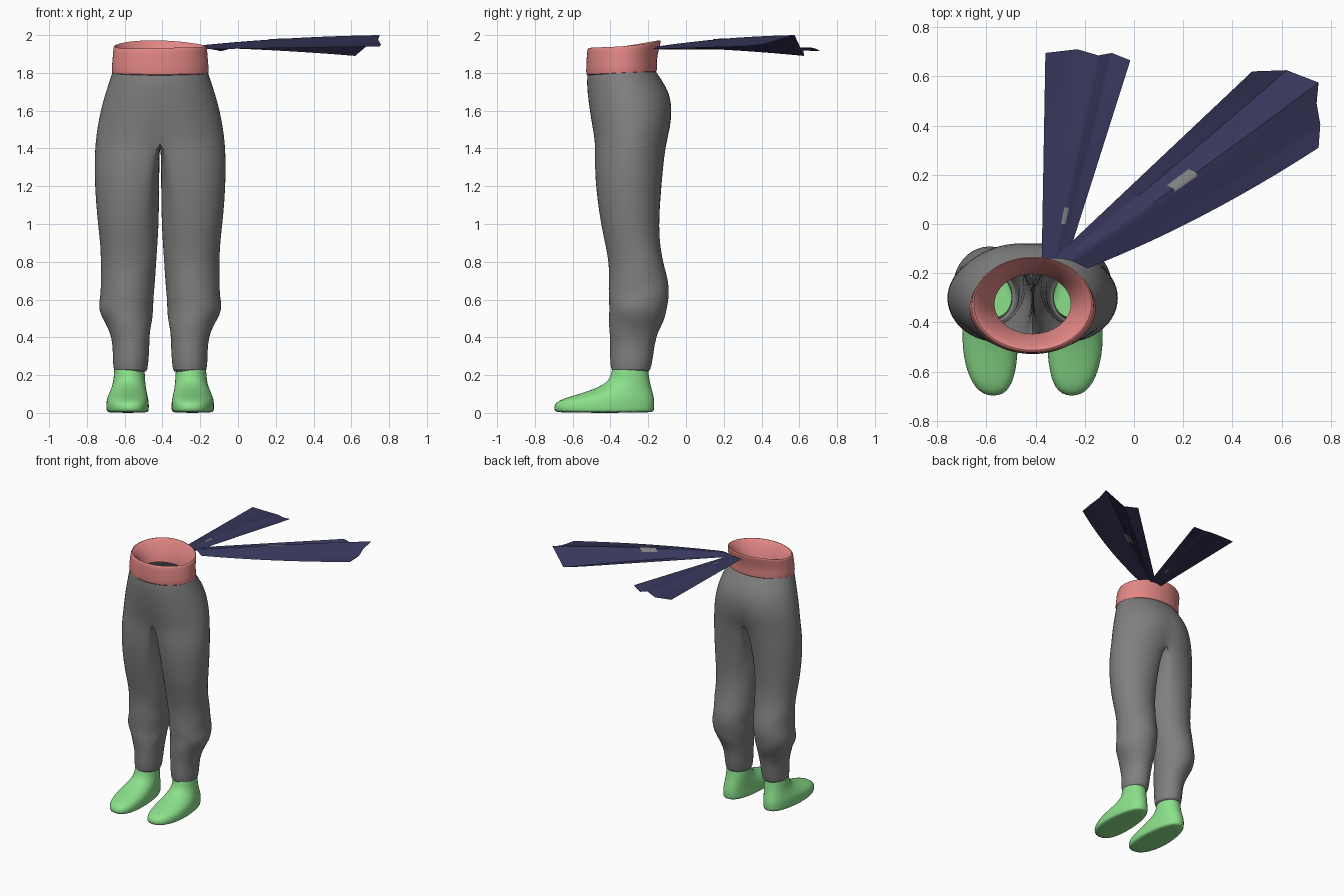
import bpy, bmesh, math
from mathutils import Vector

if "Cube" in bpy.data.objects:
    bpy.data.objects.remove(bpy.data.objects["Cube"])

CX = -0.412  # body centre line


def material(name, rgb):
    m = bpy.data.materials.new(name)
    m.diffuse_color = (*rgb, 1)
    m.use_nodes = True
    m.node_tree.nodes["Principled BSDF"].inputs["Base Color"].default_value = m.diffuse_color
    return m


GREY = material("grey_cloth", (0.215, 0.215, 0.215))
PINK = material("pink_band", (0.75, 0.24, 0.23))
GREEN = material("green_sock", (0.26, 0.75, 0.26))
NAVY = material("navy_ribbon", (0.038, 0.038, 0.107))


def finish(name, bm, mat, subdiv=0, angle=50, recalc=True):
    if recalc:
        bmesh.ops.recalc_face_normals(bm, faces=bm.faces)
    me = bpy.data.meshes.new(name)
    bm.to_mesh(me)
    bm.free()
    me.materials.append(mat)
    ob = bpy.data.objects.new(name, me)
    bpy.context.collection.objects.link(ob)
    if subdiv:
        mod = ob.modifiers.new("smooth", "SUBSURF")
        mod.levels = mod.render_levels = subdiv
    bpy.ops.object.select_all(action='DESELECT')
    ob.select_set(True)
    bpy.context.view_layer.objects.active = ob
    bpy.ops.object.shade_smooth_by_angle(angle=math.radians(angle))
    return ob


def bridge(bm, a, b):
    n = len(a)
    for i in range(n):
        bm.faces.new((a[i], a[(i + 1) % n], b[(i + 1) % n], b[i]))


# Trousers: hip rings split into two legs at the crotch
HIPS = [  # z, half width, front y, back y, centre pinch
    (1.81, .252, -.520, -.160, 0), (1.76, .268, -.528, -.125, .01),
    (1.69, .292, -.528, -.078, .03), (1.60, .317, -.522, -.062, .06),
    (1.51, .334, -.512, -.066, .10), (1.43, .344, -.505, -.080, .17)]
LEGS = [  # z, outer, inner, front y, back y
    (1.36, .348, .004, -.502, -.095), (1.25, .349, .004, -.495, -.112),
    (1.12, .342, .005, -.475, -.130), (.99, .330, .007, -.450, -.142),
    (.88, .316, .014, -.425, -.136), (.78, .317, .020, -.408, -.116),
    (.70, .314, .027, -.410, -.092), (.62, .318, .032, -.412, -.086),
    (.55, .332, .036, -.405, -.102), (.49, .296, .044, -.412, -.112),
    (.43, .272, .050, -.405, -.148), (.36, .252, .056, -.402, -.166),
    (.29, .252, .060, -.404, -.174), (.22, .248, .066, -.398, -.188),
    (.218, .232, .082, -.380, -.205)]


def build_trousers():
    bm = bmesh.new()
    prev = None
    for z, w, f, b, p in HIPS:
        ring = []
        for k in range(32):
            a = math.pi * k / 16
            pinch = 1 - p * (1 - abs(math.sin(a))) ** 3
            y = (f + b) / 2 - (b - f) / 2 * math.cos(a) * pinch
            ring.append(bm.verts.new((CX + w * math.sin(a), y, z)))
        if prev:
            bridge(bm, prev, ring)
        prev = ring
    # crotch strip from back to front, shared by both legs
    back, front = prev[16].co, prev[0].co
    strip = []
    for i in range(1, 8):
        co = back.lerp(front, i / 8)
        co.z -= .02 * math.sin(math.pi * i / 8)
        strip.append(bm.verts.new(co))
    for s in (1, -1):
        top = [prev[(s * k) % 32] for k in range(17)] + strip
        for z, o, d, f, b in LEGS:
            blend = min(1, max(0, (1.43 - z) / .45)) ** .8
            ring = []
            for k in range(24):
                # D section under the hips turning into an oval
                if k <= 16:
                    t = math.pi * k / 16
                    dx, dy = d + (o - d) * math.sin(t), -math.cos(t)
                    dy *= 1 - .2 * (1 - math.sin(t)) ** 3
                else:
                    dx, dy = d, .8 * (1 - (k - 16) / 4)
                t = math.radians(-120 + 15 * k)
                ex, ey = (o + d) / 2 + (o - d) / 2 * math.cos(t), math.sin(t)
                x = dx + (ex - dx) * blend
                y = (f + b) / 2 + (b - f) / 2 * (dy + (ey - dy) * blend)
                # loose cloth folds below the knee
                if .4 < z < .8:
                    x += .006 * math.sin(3 * t + z * 40)
                ring.append(bm.verts.new((CX + s * x, y, z)))
            bridge(bm, top, ring)
            top = ring
    finish("trousers", bm, GREY, 1, 60)


build_trousers()


# Waistband: tilted rim, then funnel-shaped inside
BAND = [  # z, half width, front y, back y, back rise
    (1.783, .240, -.512, -.170, .018), (1.785, .260, -.531, -.150, .018),
    (1.83, .257, -.529, -.155, .012), (1.88, .252, -.527, -.150, .02),
    (1.922, .249, -.524, -.130, .042), (1.930, .243, -.516, -.134, .042),
    (1.915, .222, -.496, -.150, .035), (1.86, .180, -.462, -.190, .02),
    (1.81, .156, -.447, -.203, .0)]
bm = bmesh.new()
prev = None
for z, w, f, b, rise in BAND:
    ring = []
    for k in range(32):
        a = math.pi * k / 16
        c = -math.cos(a)
        zz = z + rise * (c + 1) / 2 + (.006 * math.sin(2 * a + 1) if z > 1.9 else 0)
        ring.append(bm.verts.new((CX + w * math.sin(a), (f + b) / 2 + (b - f) / 2 * c, zz)))
    if prev:
        bridge(bm, prev, ring)
    prev = ring
finish("waistband", bm, PINK, 1, 60)


# Socks: stacked egg-shaped outlines, open at the ankle
SOCK = [  # z, toe y, heel y, half width, sole shape amount
    (.26, -.385, -.205, .078, 0), (.20, -.398, -.196, .083, 0),
    (.165, -.415, -.190, .086, .1), (.135, -.465, -.183, .094, .35),
    (.112, -.530, -.176, .103, .6), (.092, -.595, -.171, .112, .85),
    (.074, -.655, -.167, .119, 1), (.055, -.692, -.165, .122, 1),
    (.03, -.703, -.165, .123, 1), (.008, -.697, -.168, .121, 1),
    (0, -.680, -.180, .110, 1)]
for s, name in ((1, "left_sock"), (-1, "right_sock")):
    bm = bmesh.new()
    prev = None
    for z, toe, heel, w, q in SOCK:
        ring = []
        for k in range(24):
            a = math.pi * k / 12
            c, n = math.cos(a), math.sin(a)
            y = (toe + heel) / 2 - (heel - toe) / 2 * c
            egg = 1 - q * .16 * (1 - c) / 2
            n = math.copysign(abs(n) ** (1 - .2 * q), n)
            lean = -.014 * q * max(0, c) ** 2
            x = .163 + .010 * q + w * n * egg + lean
            ring.append(bm.verts.new((CX + s * x, y, z)))
        if prev:
            bridge(bm, prev, ring)
        prev = ring
    bm.faces.new(prev)
    finish(name, bm, GREEN, 1, 60)


# Ribbons: sheets lofted from a narrow knot end to a wavy free end
def path_point(pts, t):
    x = min(max(t, 0), 1) * (len(pts) - 1)
    i = min(int(x), len(pts) - 2)
    return Vector(pts[i]).lerp(Vector(pts[i + 1]), x - i)


def ribbon_point(start, end, bow, u, v):
    p = path_point(start, v).lerp(path_point(end, v), u)
    sag = 4 * u * (1 - u)
    p.y += bow * sag * v
    p.z += .012 * sag * math.sin(math.pi * v)
    return p


def sheet(name, mat, start, end, bow, us, vs, nu, nv, lift=0):
    bm = bmesh.new()
    grid = []
    for i in range(nu + 1):
        u = us[0] + (us[1] - us[0]) * i / nu
        row = []
        for j in range(nv + 1):
            v = vs[0] + (vs[1] - vs[0]) * j / nv
            co = ribbon_point(start, end, bow, u, v)
            co.z += lift
            row.append(bm.verts.new(co))
        grid.append(row)
    for i in range(nu):
        for j in range(nv):
            bm.faces.new((grid[i][j], grid[i][j + 1], grid[i + 1][j + 1], grid[i + 1][j]))
    bmesh.ops.reverse_faces(bm, faces=bm.faces) if lift >= 0 else None
    finish(name, bm, mat, 0, 40, recalc=False)


RIBBONS = [
    ("long_ribbon",
     [(-.32, -.135, 1.935), (-.25, -.15, 1.94), (-.19, -.18, 1.925)],
     [(.48, .62, 1.93), (.62, .625, 1.89), (.75, .575, 2.0),
      (.742, .49, 1.975), (.757, .405, 1.95), (.75, .31, 1.94)],
     -.03, (.42, .51), (.32, .46)),
    ("short_ribbon",
     [(-.375, -.14, 1.925), (-.32, -.14, 1.935), (-.27, -.14, 1.925)],
     [(-.36, .695, 1.925), (-.23, .71, 1.915), (-.145, .685, 1.93),
      (-.09, .695, 1.915), (-.015, .665, 1.935)],
     0, (.17, .25), (.46, .60))]
for name, start, end, bow, pu, pv in RIBBONS:
    sheet(name, NAVY, start, end, bow, (0, 1), (0, 1), 20, 20)
    # small grey patch on both faces
    for side, lift in (("top", .003), ("under", -.003)):
        sheet(f"{name}_{side}_patch", GREY, start, end, bow, pu, pv, 4, 4, lift)
